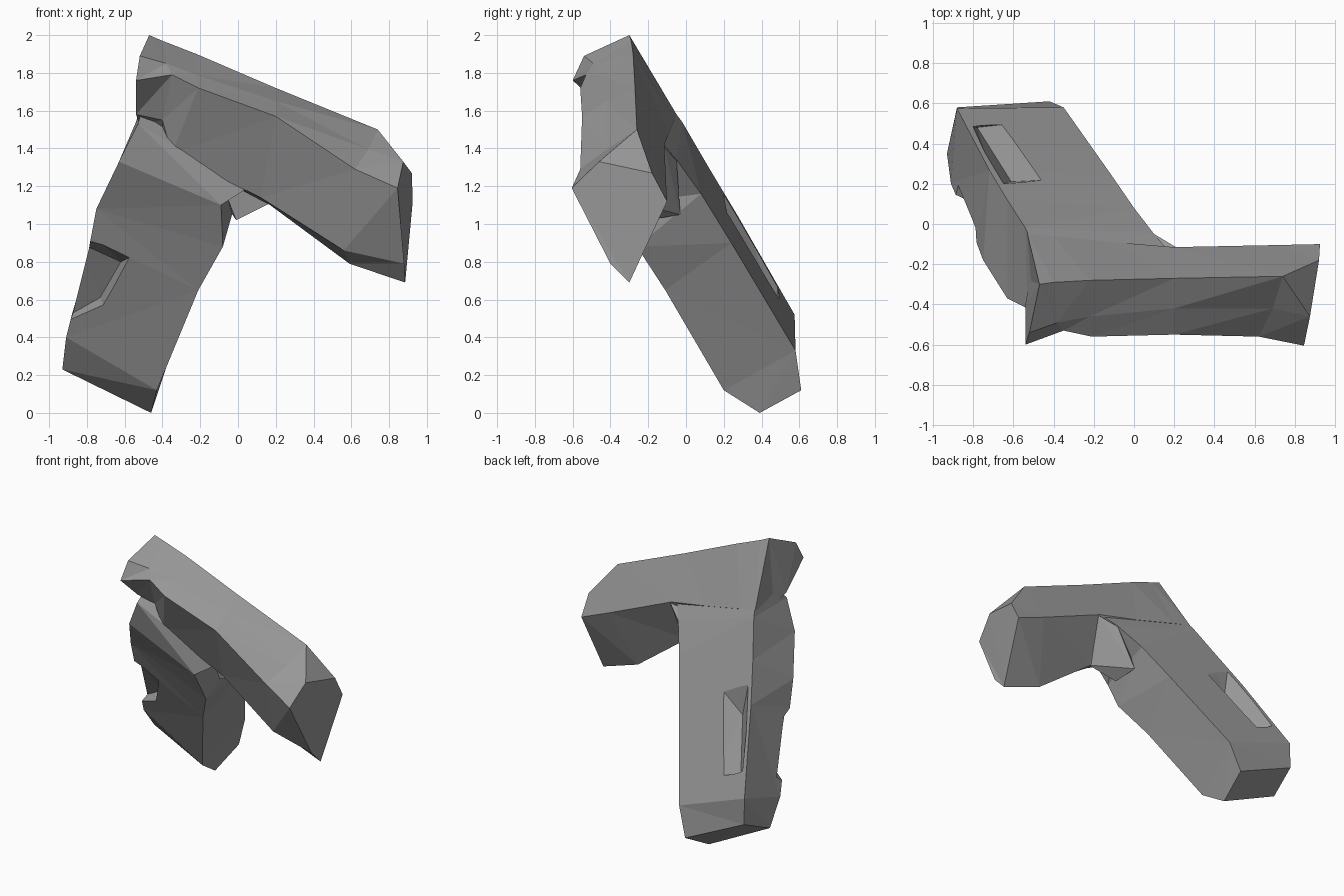
import bpy, bmesh

if "Cube" in bpy.data.objects:
    bpy.data.objects.remove(bpy.data.objects["Cube"])

# Back-face normal of the tilted slab; n is the depth along it
N = (0.171, 0.866, 0.466)


def at_xz(x, z, n):
    return (x, (n - N[0] * x - N[2] * z) / N[1], z)


def at_xy(x, y, n):
    return (x, y, (n - N[0] * x - N[1] * y) / N[2])


def finish(bm, name):
    bmesh.ops.recalc_face_normals(bm, faces=bm.faces)
    mesh = bpy.data.meshes.new(name)
    bm.to_mesh(mesh)
    bm.free()
    obj = bpy.data.objects.new(name, mesh)
    bpy.context.collection.objects.link(obj)
    return obj


def loft(name, sections):
    bm = bmesh.new()
    rings = [[bm.verts.new(p) for p in s] for s in sections]
    for a, b in zip(rings, rings[1:]):
        for i in range(len(a)):
            j = (i + 1) % len(a)
            bm.faces.new((a[i], a[j], b[j], b[i]))
    bm.faces.new(rings[0])
    bm.faces.new(rings[-1])
    bmesh.ops.triangulate(bm, faces=bm.faces)
    return finish(bm, name)


def hull(name, points):
    bm = bmesh.new()
    for p in points:
        bm.verts.new(p)
    bmesh.ops.convex_hull(bm, input=bm.verts)
    loose = [v for v in bm.verts if not v.link_faces]
    bmesh.ops.delete(bm, geom=loose, context='VERTS')
    return finish(bm, name)


def combine(target, tool, operation):
    mod = target.modifiers.new(operation.lower(), 'BOOLEAN')
    mod.operation = operation
    mod.solver = 'EXACT'
    mod.object = tool
    bpy.context.view_layer.objects.active = target
    bpy.ops.object.modifier_apply(modifier=mod.name)
    bpy.data.objects.remove(tool)


# Upper arm: back top, back low, underside, front low, front lip, top middle
arm = loft("bent_stone_block", [
    [(-.47, -.30, 2.00), (-.53, -.05, 1.58), (-.52, -.28, 1.52), (-.54, -.40, 1.58), (-.54, -.60, 1.76), (-.52, -.54, 1.89)],
    [(-.40, -.29, 1.97), (-.40, -.06, 1.55), (-.40, -.25, 1.42), (-.40, -.40, 1.55), (-.35, -.53, 1.79), (-.38, -.49, 1.85)],
    [(-.22, -.28, 1.90), (-.10, -.09, 1.48), (-.28, -.25, 1.34), (-.35, -.37, 1.37), (-.21, -.56, 1.72), (-.22, -.46, 1.79)],
    [(.20, -.27, 1.72), (.20, -.115, 1.42), (.17, -.26, 1.10), (.12, -.35, 1.14), (.20, -.55, 1.57), (.20, -.42, 1.65)],
    [(.74, -.26, 1.50), (.70, -.105, 1.21), (.59, -.28, .79), (.56, -.39, .86), (.62, -.56, 1.29), (.69, -.42, 1.395)],
    [(.92, -.18, 1.27), (.925, -.10, 1.12), (.885, -.30, .69), (.88, -.40, .79), (.845, -.605, 1.19), (.875, -.46, 1.33)],
])

# Leg: back outer, back inner, front inner, front outer
leg = loft("leg", [
    [(-.46, -.20, 1.78), (.16, -.12, 1.42), (.05, -.34, 1.19), (-.53, -.42, 1.53)],
    [(-.54, -.02, 1.54), (.10, -.05, 1.34), (-.09, -.38, 1.10), (-.63, -.37, 1.33)],
    [(-.63, .12, 1.30), (.00, .08, 1.16), (-.08, -.26, .88), (-.75, -.18, 1.08)],
    [(-.72, .27, 1.05), (-.11, .24, .90), (-.21, -.11, .65), (-.78, -.10, .92)],
    [(-.88, .575, .52), (-.35, .58, .33), (-.43, .20, .12), (-.91, .20, .40)],
    [(-.88, .58, .33), (-.42, .61, .12), (-.46, .39, .00), (-.93, .35, .23)],
])
combine(arm, leg, 'UNION')

# Chamfer filling the inner corner between arm and leg
combine(arm, hull("corner_fill", [
    (.21, -.116, 1.41), (.10, -.05, 1.335), (.17, -.27, 1.11), (-.01, -.20, 1.02),
    (-.03, -.03, 1.05), (-.10, -.20, 1.25), (.0, -.12, 1.38)
]), 'UNION')

# Shallow broken notch on the leg's front outer edge
combine(arm, hull("front_notch", [
    at_xz(x, z, n) for x, z, n in (
        (-.85, 1.02, .08), (-.54, .84, .12), (-.70, .54, .12), (-.98, .39, .08),
        (-.84, .90, .245), (-.62, .80, .29), (-.73, .61, .29), (-.96, .48, .245))
]), 'DIFFERENCE')

# Sloped hollow on the leg's back face
combine(arm, hull("back_hollow", [
    at_xy(x, y, n) for x, y, n in (
        (-.42, .22, .63), (-.60, .50, .63), (-.61, .21, .51), (-.78, .48, .52),
        (-.69, .19, .70), (-.83, .49, .70), (-.45, .20, .80), (-.68, .52, .80))
]), 'DIFFERENCE')

# Dark grey stone
stone = bpy.data.materials.new("dark_stone")
stone.diffuse_color = (.31, .31, .31, 1)
stone.use_nodes = True
stone.node_tree.nodes["Principled BSDF"].inputs["Base Color"].default_value = stone.diffuse_color
arm.data.materials.clear()
arm.data.materials.append(stone)
for poly in arm.data.polygons:
    poly.material_index = 0
